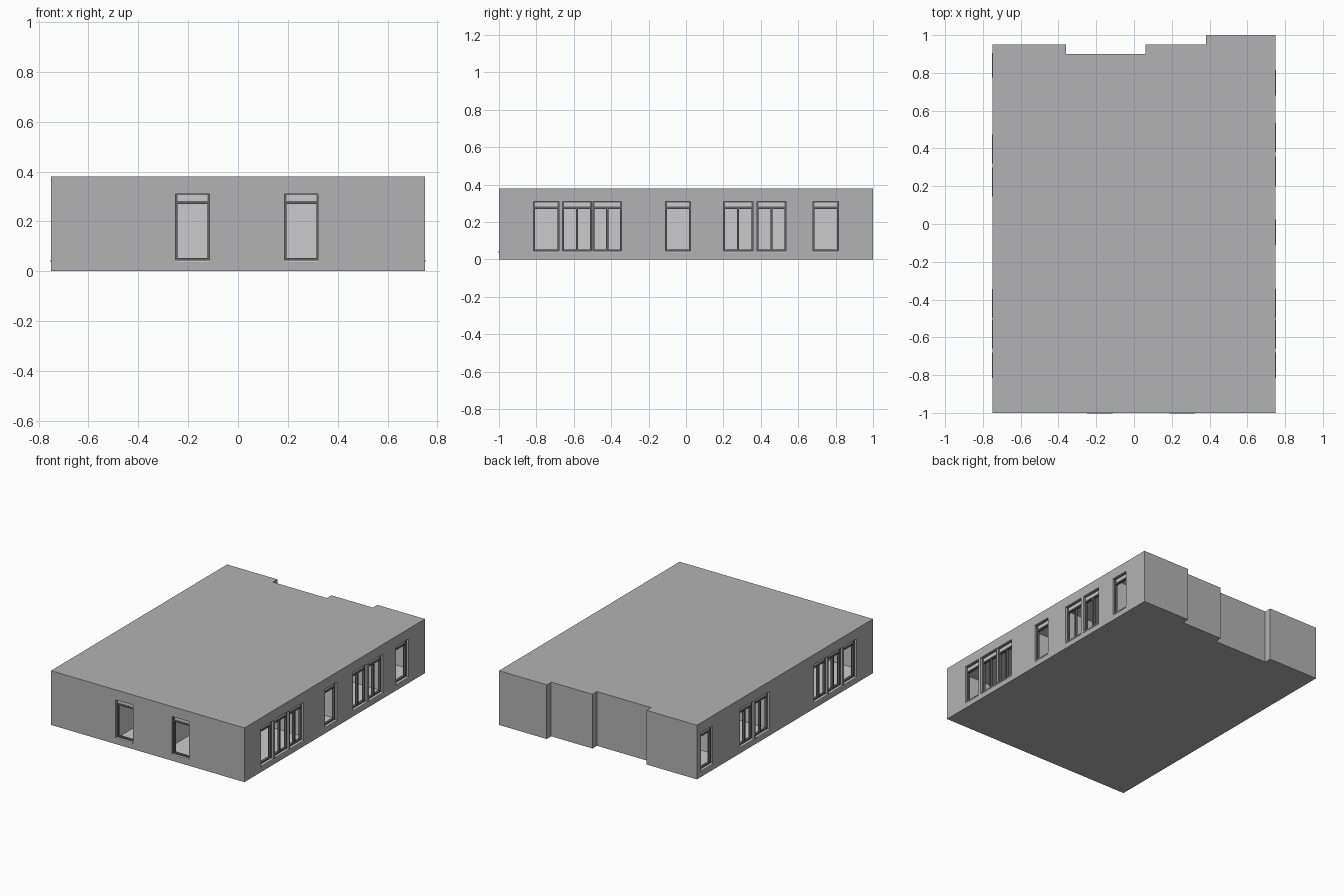
import bpy, bmesh

if "Cube" in bpy.data.objects:
    bpy.data.objects.remove(bpy.data.objects["Cube"])

H, T = 0.38, 0.04          # storey height, wall thickness
Z0, Z1 = 0.04, 0.31        # window opening bottom and top


def material(name, v):
    m = bpy.data.materials.new(name)
    m.diffuse_color = (v, v, v, 1)
    m.use_nodes = True
    m.node_tree.nodes["Principled BSDF"].inputs["Base Color"].default_value = m.diffuse_color
    return m


facade = material("facade_grey", 0.45)
interior = material("interior_grey", 0.8)
dark = material("dark_frame", 0.13)


def to_object(name, bm, mat=None):
    bmesh.ops.recalc_face_normals(bm, faces=bm.faces)
    me = bpy.data.meshes.new(name)
    bm.to_mesh(me)
    bm.free()
    ob = bpy.data.objects.new(name, me)
    bpy.context.collection.objects.link(ob)
    if mat:
        me.materials.append(mat)
    return ob


def add_box(bm, a, b):
    verts = bmesh.ops.create_cube(bm, size=1)["verts"]
    for v in verts:
        for i in range(3):
            v.co[i] = (a[i] + b[i]) / 2 + v.co[i] * abs(b[i] - a[i])


def prism(name, pts, z0, z1, mat):
    bm = bmesh.new()
    f = bm.faces.new([bm.verts.new((x, y, z0)) for x, y in pts])
    ext = bmesh.ops.extrude_face_region(bm, geom=[f])["geom"]
    bm.faces.new([v for v in f.verts]) if not f.is_valid else None
    for g in ext:
        if isinstance(g, bmesh.types.BMVert):
            g.co.z = z1
    return to_object(name, bm, mat)


def subtract(ob, cutter):
    cutter.hide_render = True
    m = ob.modifiers.new("cut", 'BOOLEAN')
    m.operation, m.solver, m.object = 'DIFFERENCE', 'EXACT', cutter
    m.material_mode = 'TRANSFER'
    bpy.context.view_layer.objects.active = ob
    bpy.ops.object.modifier_apply(modifier=m.name)
    bpy.data.objects.remove(cutter)


# Wall-local coordinates: u along the wall, d inward from the outer face
PLACE = {
    "front": lambda u, d, z: (u, -1 + d, z),
    "right": lambda u, d, z: (0.75 - d, u, z),
    "left": lambda u, d, z: (-0.75 + d, u, z),
}

# Windows: side, start, end, number of sashes
triple = [(-0.815, -0.68, 1), (-0.66, -0.505, 2), (-0.497, -0.345, 2)]
windows = [("front", -0.25, -0.115, 1), ("front", 0.187, 0.322, 1),
           ("right", -0.11, 0.025, 1), ("right", 0.20, 0.357, 2),
           ("right", 0.38, 0.535, 2), ("right", 0.68, 0.815, 1),
           ("left", 0.145, 0.30, 2), ("left", 0.32, 0.475, 2),
           ("left", 0.775, 0.905, 1)]
windows += [(s, *w) for s in ("left", "right") for w in triple]

# Building shell with stepped back
outer = [(-0.75, -1), (0.75, -1), (0.75, 1), (0.38, 1), (0.38, 0.95), (0.06, 0.95),
         (0.06, 0.90), (-0.36, 0.90), (-0.36, 0.95), (-0.75, 0.95)]
inner = [(-0.71, -0.96), (0.71, -0.96), (0.71, 0.96), (0.42, 0.96), (0.42, 0.91), (0.10, 0.91),
         (0.10, 0.86), (-0.40, 0.86), (-0.40, 0.91), (-0.71, 0.91)]
shell = prism("building_shell", outer, 0, H, facade)
subtract(shell, prism("room_cutter", inner, 0.02, H - 0.02, interior))

holes = bmesh.new()
frames, sills, shutters = bmesh.new(), bmesh.new(), bmesh.new()
for side, a, b, sashes in windows:
    P = PLACE[side]

    def part(bm, u0, u1, d0, d1, z0, z1):
        add_box(bm, P(u0, d0, z0), P(u1, d1, z1))

    part(holes, a, b, -0.02, T + 0.01, Z0, Z1)
    # slightly projecting sill, and shutter box
    part(sills, a, b, -0.003, T, Z0 - 0.003, Z0 + 0.005)
    part(shutters, a + 0.004, b - 0.004, 0.018, T, 0.282, Z1 - 0.004)
    # frame: jambs, head, transom, bottom rail, mullions
    w, d0, d1 = 0.008, 0.015, 0.033
    part(frames, a, a + w, d0, d1, Z0 + 0.005, Z1)
    part(frames, b - w, b, d0, d1, Z0 + 0.005, Z1)
    for z0, z1 in ((Z0 + 0.005, Z0 + 0.014), (0.27, 0.282), (Z1 - 0.005, Z1)):
        part(frames, a + w, b - w, d0, d1, z0, z1)
    if sashes == 2:
        c = (a + b) / 2
        part(frames, c - 0.006, c + 0.006, d0, d1, Z0 + 0.014, 0.27)
subtract(shell, to_object("window_cutter", holes, facade))

to_object("window_frames", frames, dark)
to_object("window_sills", sills, interior)
to_object("shutter_boxes", shutters, material("shutter_grey", 0.55))

# Interior partitions
walls = bmesh.new()
for x in (-0.28, 0.075):
    add_box(walls, (x - 0.01, -0.96, 0.02), (x + 0.01, 0.86, H - 0.02))
for y in (-0.25, 0.09, 0.60):
    for x0, x1 in ((-0.71, -0.29), (-0.27, 0.065), (0.085, 0.71)):
        add_box(walls, (x0, y - 0.01, 0.02), (x1, y + 0.01, H - 0.02))
to_object("partition_walls", walls, interior)
